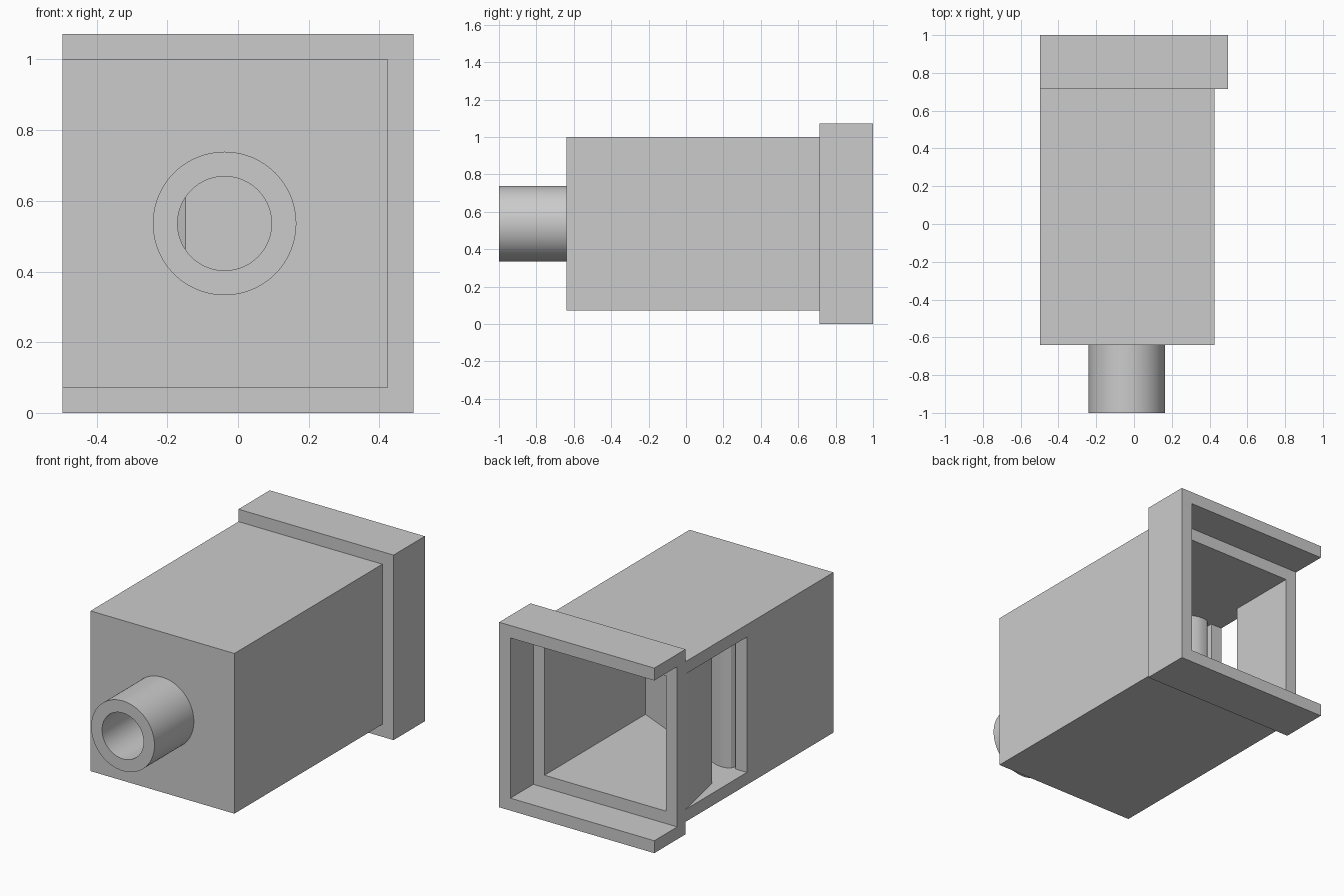
import bpy, bmesh, math
from mathutils import Vector

cube = bpy.data.objects.get("Cube")
if cube:
    bpy.data.objects.remove(cube, do_unlink=True)

# One plain grey for the whole model
GREY = (0.6, 0.6, 0.6, 1.0)
grey = bpy.data.materials.new("plain_grey")
grey.use_nodes = True
grey.diffuse_color = GREY
grey.node_tree.nodes["Principled BSDF"].inputs["Base Color"].default_value = GREY


def prism(name, points, lo, hi, axis):
    """Extrude a flat outline along z (points are x, y) or y (points are x, z)."""
    def place(p, d):
        return Vector((p[0], p[1], d)) if axis == "z" else Vector((p[0], d, p[1]))
    bm = bmesh.new()
    ends = [[bm.verts.new(place(p, d)) for p in points] for d in (lo, hi)]
    bm.faces.new(ends[0])
    bm.faces.new(ends[1])
    n = len(points)
    for i in range(n):
        j = (i + 1) % n
        bm.faces.new((ends[0][i], ends[0][j], ends[1][j], ends[1][i]))
    bmesh.ops.recalc_face_normals(bm, faces=bm.faces)
    mesh = bpy.data.meshes.new(name)
    bm.to_mesh(mesh)
    bm.free()
    obj = bpy.data.objects.new(name, mesh)
    bpy.context.collection.objects.link(obj)
    mesh.materials.append(grey)
    return obj


def circle(radius, segments=96):
    return [(TUBE_X + radius * math.cos(i * math.tau / segments),
             TUBE_Z + radius * math.sin(i * math.tau / segments))
            for i in range(segments)]


def cut(obj, cutter):
    mod = obj.modifiers.new("cut", "BOOLEAN")
    mod.operation = "DIFFERENCE"
    mod.solver = "EXACT"
    mod.object = cutter
    bpy.context.view_layer.objects.active = obj
    bpy.ops.object.modifier_apply(modifier=mod.name)


# Main dimensions
LEFT, RIGHT = 0.425, -0.497
WALL = 0.072
FRONT, BACK = -0.64, 0.79
BOTTOM, TOP = 0.072, 1.0
IN_L, IN_R = LEFT - WALL, RIGHT + WALL
COLLAR_FRONT = 0.714
TUBE_X, TUBE_Z = -0.038, 0.536
SLOT = IN_R + 0.018
LIP, WINDOW = 0.37, 0.152

# Box body
body = prism("body", [(RIGHT, FRONT), (LEFT, FRONT), (LEFT, BACK), (RIGHT, BACK)],
             BOTTOM, TOP, "z")

# Hollow: rear chamber, side window with sloped lip, narrow air slot, front chamber
out = RIGHT - 0.01
slope = (COLLAR_FRONT - LIP) / WALL
hollow = prism("hollow_cutter", [
    (IN_L, BACK + 0.1), (IN_R, BACK + 0.1), (IN_R, LIP),
    (out, COLLAR_FRONT + 0.01 * slope), (out, WINDOW), (IN_R, WINDOW),
    (IN_R, FRONT + WALL), (IN_L, FRONT + WALL),
    (IN_L, -0.35), (-0.148, -0.35), (SLOT, -0.1),
    (SLOT, 0.135), (SLOT + 0.01, 0.155), (SLOT + 0.03, 0.168), (SLOT + 0.06, 0.172),
    (SLOT + 0.09, 0.168), (SLOT + 0.12, 0.157), (IN_L, -0.133),
], BOTTOM + WALL, TOP - WALL, "z")
cut(body, hollow)

# Round mouth tube with a bore through the front wall
tube = prism("mouth_tube", circle(0.203), -1.0, FRONT, "y")
bore = prism("bore_cutter", circle(0.133), -1.1, FRONT + WALL + 0.05, "y")
for part in (body, tube):
    cut(part, bore)

# Three-sided collar around the back, open on the window side
edge = LEFT + WALL
collar = prism("rear_collar", [
    (RIGHT, 0), (edge, 0), (edge, TOP + WALL), (RIGHT, TOP + WALL),
    (RIGHT, TOP), (LEFT, TOP), (LEFT, BOTTOM), (RIGHT, BOTTOM),
], COLLAR_FRONT, 1.0, "y")

for cutter in (hollow, bore):
    bpy.data.objects.remove(cutter, do_unlink=True)

# Smooth the round surfaces, keep every hard edge
bpy.ops.object.select_all(action="DESELECT")
for part in (body, tube, collar):
    part.select_set(True)
bpy.context.view_layer.objects.active = body
bpy.ops.object.shade_smooth_by_angle(angle=math.radians(25))
